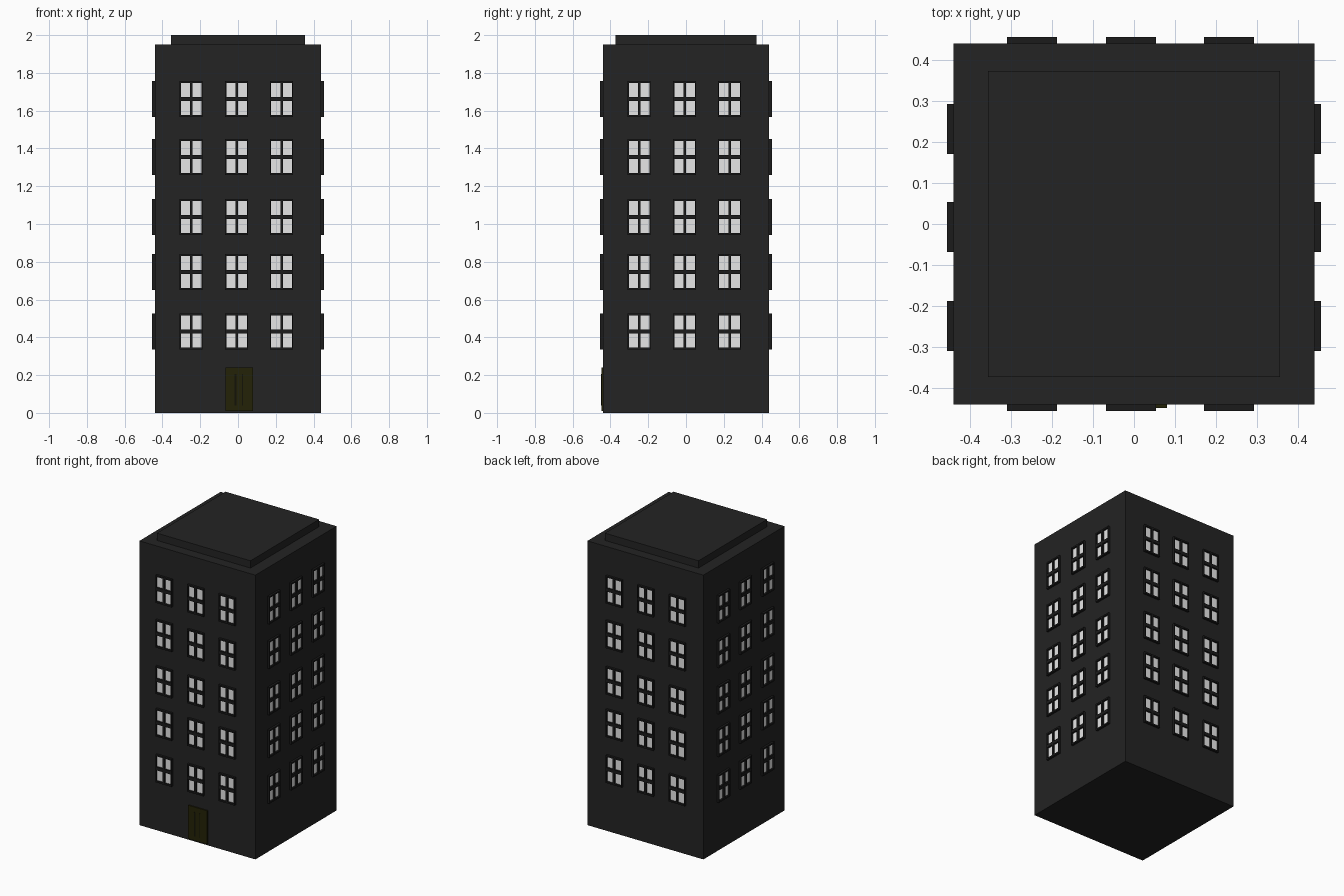
import bpy
import math
from mathutils import Matrix, Vector

if "Cube" in bpy.data.objects:
    bpy.data.objects.remove(bpy.data.objects["Cube"], do_unlink=True)


def material(name, rgb):
    m = bpy.data.materials.new(name)
    m.use_nodes = True
    m.diffuse_color = (*rgb, 1)
    m.node_tree.nodes["Principled BSDF"].inputs["Base Color"].default_value = (*rgb, 1)
    return m


WALL = material("charcoal wall", (0.017, 0.017, 0.017))
FRAME = material("black frame", (0.011, 0.011, 0.011))
GLASS = material("pale glass", (0.8, 0.8, 0.8))
DOOR = material("dark olive door", (0.017, 0.016, 0.002))
SLOT = material("door slot", (0.006, 0.006, 0.002))

CORNERS = [(-1, -1, -1), (1, -1, -1), (1, 1, -1), (-1, 1, -1),
           (-1, -1, 1), (1, -1, 1), (1, 1, 1), (-1, 1, 1)]
QUADS = [(0, 3, 2, 1), (4, 5, 6, 7), (0, 1, 5, 4), (1, 2, 6, 5), (2, 3, 7, 6), (3, 0, 4, 7)]


def boxes(name, parts, mat, matrix=Matrix()):
    """One mesh made of boxes, each given as (low corner, high corner)."""
    verts, faces = [], []
    for lo, hi in parts:
        start = len(verts)
        verts += [matrix @ Vector([(lo, hi)[s > 0][i] for i, s in enumerate(c)]) for c in CORNERS]
        faces += [[start + i for i in q] for q in QUADS]
    mesh = bpy.data.meshes.new(name)
    mesh.from_pydata(verts, [], faces)
    mesh.materials.append(mat)
    obj = bpy.data.objects.new(name, mesh)
    bpy.context.collection.objects.link(obj)
    return obj


# Main block and roof slab
H = 0.44
boxes("building_body", [((-H, -H, 0), (H, H, 1.95))], WALL)
boxes("roof_slab", [((-0.355, -0.372, 1.94), (0.355, 0.372, 2.0))], WALL)

# Windows: a protruding frame with a cross bar and a recessed pane
COLUMNS = (-0.248, -0.007, 0.231)
FLOORS = (0.43, 0.745, 1.037, 1.355, 1.661)
W, T = 0.061, 0.095          # half width and half height of a frame
SIDE, RAIL, BAR, SILL = 0.006, 0.010, 0.007, 0.011
BACK, FRONT, PANE = -H + 0.01, -H - 0.015, -H - 0.003


def window_frame(x, z):
    rects = [(-W, -T, -W + SIDE, T), (W - SIDE, -T, W, T),
             (-W, T - RAIL, W, T), (-W, -T, W, -T + RAIL),
             (-BAR, -T, BAR, T), (-W, -SILL, W, SILL)]
    return [((x + a, FRONT, z + b), (x + c, BACK, z + d)) for a, b, c, d in rects]


def window_pane(x, z):
    return [((x - W + SIDE, PANE, z - T + RAIL), (x + W - SIDE, BACK, z + T - RAIL))]


for side, angle, flip in (("front", 0, 1), ("right", 90, 1), ("back", 180, -1), ("left", 270, -1)):
    turn = Matrix.Rotation(math.radians(angle), 4, "Z")
    spots = [(flip * x, z) for x in COLUMNS for z in FLOORS]
    boxes(side + "_window_frames", [b for s in spots for b in window_frame(*s)], FRAME, turn)
    boxes(side + "_window_panes", [b for s in spots for b in window_pane(*s)], GLASS, turn)

# Entrance door with two narrow slots
boxes("front_door", [((-0.065, -H - 0.008, 0.01), (0.08, -H + 0.01, 0.24))], DOOR)
boxes("door_slots", [((x - w, -H - 0.01, 0.04), (x + w, -H, 0.205))
                     for x, w in ((-0.014, 0.005), (0.024, 0.003))], SLOT)
